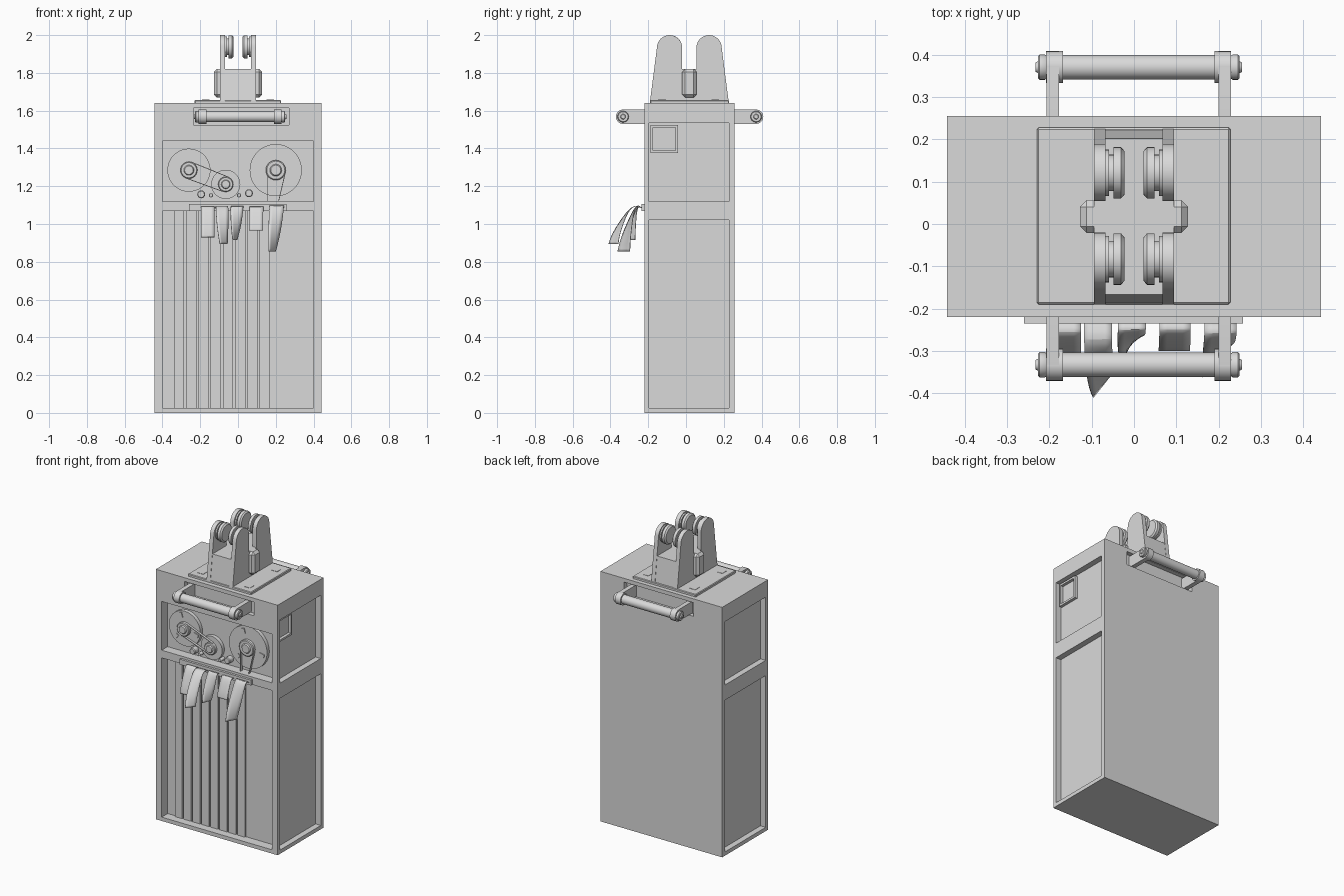
import bpy, bmesh
from math import sin, cos, pi, radians, atan2, hypot
from mathutils import Vector, Matrix

if "Cube" in bpy.data.objects:
    bpy.data.objects.remove(bpy.data.objects["Cube"], do_unlink=True)

grey = bpy.data.materials.new("light grey")
grey.use_nodes = True
colour = (0.7, 0.7, 0.7, 1)
grey.diffuse_color = colour
grey.node_tree.nodes["Principled BSDF"].inputs["Base Color"].default_value = colour


def finish(name, bm, smooth=False):
    bmesh.ops.recalc_face_normals(bm, faces=bm.faces)
    mesh = bpy.data.meshes.new(name)
    bm.to_mesh(mesh)
    bm.free()
    mesh.materials.append(grey)
    ob = bpy.data.objects.new(name, mesh)
    bpy.context.collection.objects.link(ob)
    if smooth:
        bpy.ops.object.select_all(action='DESELECT')
        ob.select_set(True)
        bpy.context.view_layer.objects.active = ob
        bpy.ops.object.shade_smooth_by_angle(angle=radians(35))
    return ob


def add_box(bm, x, y, z):
    size = Vector((x[1] - x[0], y[1] - y[0], z[1] - z[0]))
    mid = Vector((x[0] + x[1], y[0] + y[1], z[0] + z[1])) / 2
    mat = Matrix.Translation(mid) @ Matrix.Diagonal((*size, 1))
    bmesh.ops.create_cube(bm, size=1, matrix=mat)


def box(name, x, y, z, bevel=0):
    bm = bmesh.new()
    add_box(bm, x, y, z)
    if bevel:
        bmesh.ops.bevel(bm, geom=bm.edges[:], offset=bevel, segments=1, affect='EDGES')
    return finish(name, bm)


def lathe(name, centre, axis, profile, sides=32):
    """Stacked discs: profile is (distance along axis, radius)."""
    bm = bmesh.new()
    rot = Vector((0, 0, 1)).rotation_difference(Vector(axis)).to_matrix()
    rings = [[bm.verts.new(Vector(centre) + rot @ Vector(
        (r * cos(2 * pi * i / sides), r * sin(2 * pi * i / sides), h)))
        for i in range(sides)] for h, r in profile]
    for a, b in zip(rings, rings[1:]):
        for i in range(sides):
            j = (i + 1) % sides
            bm.faces.new((a[i], a[j], b[j], b[i]))
    bm.faces.new(rings[0])
    bm.faces.new(rings[-1])
    return finish(name, bm, True)


def extrude_x(name, outline, x0, x1, smooth=False):
    bm = bmesh.new()
    face = bm.faces.new([bm.verts.new((x0, y, z)) for y, z in outline])
    new = bmesh.ops.extrude_face_region(bm, geom=[face])["geom"]
    bmesh.ops.translate(bm, vec=(x1 - x0, 0, 0),
                        verts=[v for v in new if isinstance(v, bmesh.types.BMVert)])
    return finish(name, bm, smooth)


# Cabinet with recessed panels on the front and sides, and handle pockets
FRONT, BACK, PANEL = -0.22, 0.256, -0.158
cabinet = box("cabinet", (-0.442, 0.442), (FRONT, BACK), (0, 1.64))
cut = bmesh.new()
for z in ((1.12, 1.44), (0.025, 1.07)):
    add_box(cut, (-0.4, 0.4), (-0.3, PANEL), z)
for z in ((1.12, 1.535), (0.025, 1.02)):
    add_box(cut, (0.404, 0.5), (-0.195, 0.227), z)
    add_box(cut, (-0.5, -0.404), (-0.195, 0.227), z)
for y in ((-0.3, FRONT + 0.03), (BACK - 0.03, 0.3)):
    add_box(cut, (-0.235, 0.27), y, (1.525, 1.615))
cutter = finish("panel_cutter", cut)
cutter.hide_render = True
mod = cabinet.modifiers.new("panels", 'BOOLEAN')
mod.operation = 'DIFFERENCE'
mod.solver = 'EXACT'
mod.object = cutter
bpy.context.view_layer.objects.active = cabinet
bpy.ops.object.modifier_apply(modifier=mod.name)
bpy.data.objects.remove(cutter, do_unlink=True)

# Small square frame on the left side
for i, (y, z) in enumerate((((-0.187, -0.042), (1.375, 1.388)), ((-0.187, -0.042), (1.512, 1.525)),
                            ((-0.187, -0.174), (1.388, 1.512)), ((-0.055, -0.042), (1.388, 1.512)))):
    box(f"side_frame_{i}", (0.402, 0.423), y, z)

# Vertical slats on the lower front panel
for i in range(8):
    x = -0.34 + i * 0.065
    box(f"slat_{i}", (x, x + 0.054), (PANEL - 0.012, PANEL + 0.01), (0.026, 1.069))

# Reels with hubs and slots
REEL = -0.182


def reel(name, x, z, r, hub, slots=True):
    lathe(name + "_disc", (x, REEL, z), (0, -1, 0), ((PANEL - REEL, r), (0, r))
          if PANEL < REEL else ((REEL - PANEL - 0.005, r), (0, r)), 48)
    lathe(name + "_hub", (x, REEL, z), (0, -1, 0),
          ((-0.005, hub), (0.016, hub), (0.02, hub * 0.9), (0.02, hub * 0.6), (0.027, hub * 0.5)), 24)
    for k in range(3 if slots else 0):
        a = radians(107 + 120 * k)
        ob = box(f"{name}_slot_{k}", (-0.017, 0.017), (-0.006, 0.003), (-0.01, 0.01))
        ob.matrix_world = (Matrix.Translation((x + 0.76 * r * cos(a), REEL, z + 0.76 * r * sin(a)))
                           @ Matrix.Rotation(-a, 4, 'Y'))


reel("left_reel", -0.26, 1.285, 0.114, 0.045)
reel("right_reel", 0.2, 1.285, 0.138, 0.053)
reel("small_reel", -0.065, 1.21, 0.077, 0.04, False)
for i, (x, z, r) in enumerate(((-0.195, 1.157, 0.021), (-0.143, 1.152, 0.011),
                               (0.005, 1.152, 0.011), (0.058, 1.163, 0.021))):
    lathe(f"knob_{i}", (x, PANEL, z), (0, -1, 0), ((-0.005, r), (0.035, r), (0.04, r * 0.8)), 16)

# Tape runs between reels
runs = ((-0.245, 1.327, -0.05, 1.248), (-0.275, 1.243, -0.08, 1.172),
        (0.155, 1.26, 0.155, 1.121), (0.25, 1.27, 0.215, 1.121))
for i, (x0, z0, x1, z1) in enumerate(runs):
    half = hypot(x1 - x0, z1 - z0) / 2
    ob = box(f"tape_run_{i}", (-half, half), (-0.008, 0.008), (-0.002, 0.002))
    ob.matrix_world = (Matrix.Translation(((x0 + x1) / 2, REEL - 0.006, (z0 + z1) / 2))
                       @ Matrix.Rotation(-atan2(z1 - z0, x1 - x0), 4, 'Y'))

# Output slot and hanging paper tapes: (across, outward, down) fractions along each tape
box("tape_slot", (-0.26, 0.258), (-0.235, -0.215), (1.07, 1.105))
SHAPE = ((0, 0, 0), (0, 0.27, -0.1), (0.1, 0.52, 0.1), (0.35, 0.74, 0.42), (0.7, 0.93, 0.75), (1, 1, 1))
tapes = ((-0.16, -0.16, -0.32, 0.93, 0.07, 0.1), (-0.085, -0.075, -0.385, 0.895, 0.066, 0.9),
         (-0.005, -0.015, -0.30, 0.915, 0.066, 1.2), (0.097, 0.095, -0.30, 0.965, 0.074, 0),
         (0.205, 0.182, -0.33, 0.855, 0.076, 1.05))
for n, (x0, x1, y1, z1, width, twist) in enumerate(tapes):
    bm = bmesh.new()
    rows = []
    for fx, fy, fz in SHAPE:
        mid = Vector((x0 + (x1 - x0) * fx, -0.232 + (y1 + 0.232) * fy, 1.085 + (z1 - 1.085) * fz))
        a = twist * max(fz, 0)
        side = Vector((cos(a), sin(a), 0)) * width / 2
        rows.append((bm.verts.new(mid - side), bm.verts.new(mid + side)))
    for a, b in zip(rows, rows[1:]):
        bm.faces.new((a[0], a[1], b[1], b[0]))
    ob = finish(f"paper_tape_{n}", bm, True)
    sub = ob.modifiers.new("smooth", 'SUBSURF')
    sub.levels = sub.render_levels = 2
    sub.boundary_smooth = 'PRESERVE_CORNERS'
    ob.modifiers.new("thickness", 'SOLIDIFY').thickness = 0.003

# Carry handles, front and back
BAR = 1.568
for name, wall, y, s in (("front", FRONT, -0.333, -1), ("back", BACK, 0.371, 1)):
    lathe(name + "_handle_bar", (-0.2, y, BAR), (1, 0, 0), ((0, 0.029), (0.42, 0.029)))
    for label, inner, outer, d in (("right", -0.178, -0.207, -1), ("left", 0.2, 0.23, 1)):
        arc = [(y + s * 0.038 * cos(a), BAR + 0.038 * sin(a))
               for a in (pi * (k / 12 - 0.5) for k in range(13))]
        start = wall - s * 0.032
        extrude_x(f"{name}_{label}_handle_arm", [(start, BAR - 0.038)] + arc + [(start, BAR + 0.038)],
                  inner, outer, True)
        lathe(f"{name}_{label}_collar", (inner - d * 0.01, y, BAR), (d, 0, 0),
              ((0, 0.038), (0.04, 0.038)))
        lathe(f"{name}_{label}_bolt", (outer, y, BAR), (d, 0, 0),
              ((-0.005, 0.024), (0.004, 0.03), (0.016, 0.03), (0.02, 0.026),
               (0.02, 0.014), (0.026, 0.011)), 24)

# Mounting plate with square fixings
box("mount_plate", (-0.23, 0.228), (-0.19, 0.228), (1.635, 1.656), 0.004)
for i, (x, y) in enumerate(((-0.17, -0.126), (0.17, -0.126), (0.17, 0.155), (-0.17, 0.155))):
    box(f"fixing_{i}", (x - 0.02, x + 0.02), (y - 0.021, y + 0.021), (1.65, 1.658))

# Twin-lobed bracket plates around a sloping centre block
MID = 0.0175
arc = [(-0.1045 - 0.067 * cos(a), 1.933 + 0.067 * sin(a)) for a in (pi * k / 16 for k in range(17))]
half = [(-0.208, 1.65)] + arc + [(-0.0375, 1.82)]
outline = [(MID + y, z) for y, z in half] + [(MID - y, z) for y, z in reversed(half)]
for label, d in (("right", -1), ("left", 1)):
    extrude_x(f"{label}_bracket", outline, d * 0.068, d * 0.095, True)
    # Side boss
    box(f"{label}_boss", tuple(sorted((d * 0.07, d * 0.128))), (MID - 0.039, MID + 0.039),
        (1.67, 1.82), 0.016)
    # Rollers
    for end, y in (("front", -0.083), ("back", 0.121)):
        lathe(f"{end}_{label}_roller", (d * 0.07, y, 1.938), (-d, 0, 0),
              ((0, 0.055), (0.011, 0.055), (0.011, 0.043), (0.021, 0.043),
               (0.021, 0.061), (0.039, 0.061), (0.047, 0.052)))
extrude_x("bracket_block", [(-0.188, 1.65), (-0.167, 1.82), (0.202, 1.82), (0.223, 1.65)],
          -0.07, 0.07)
